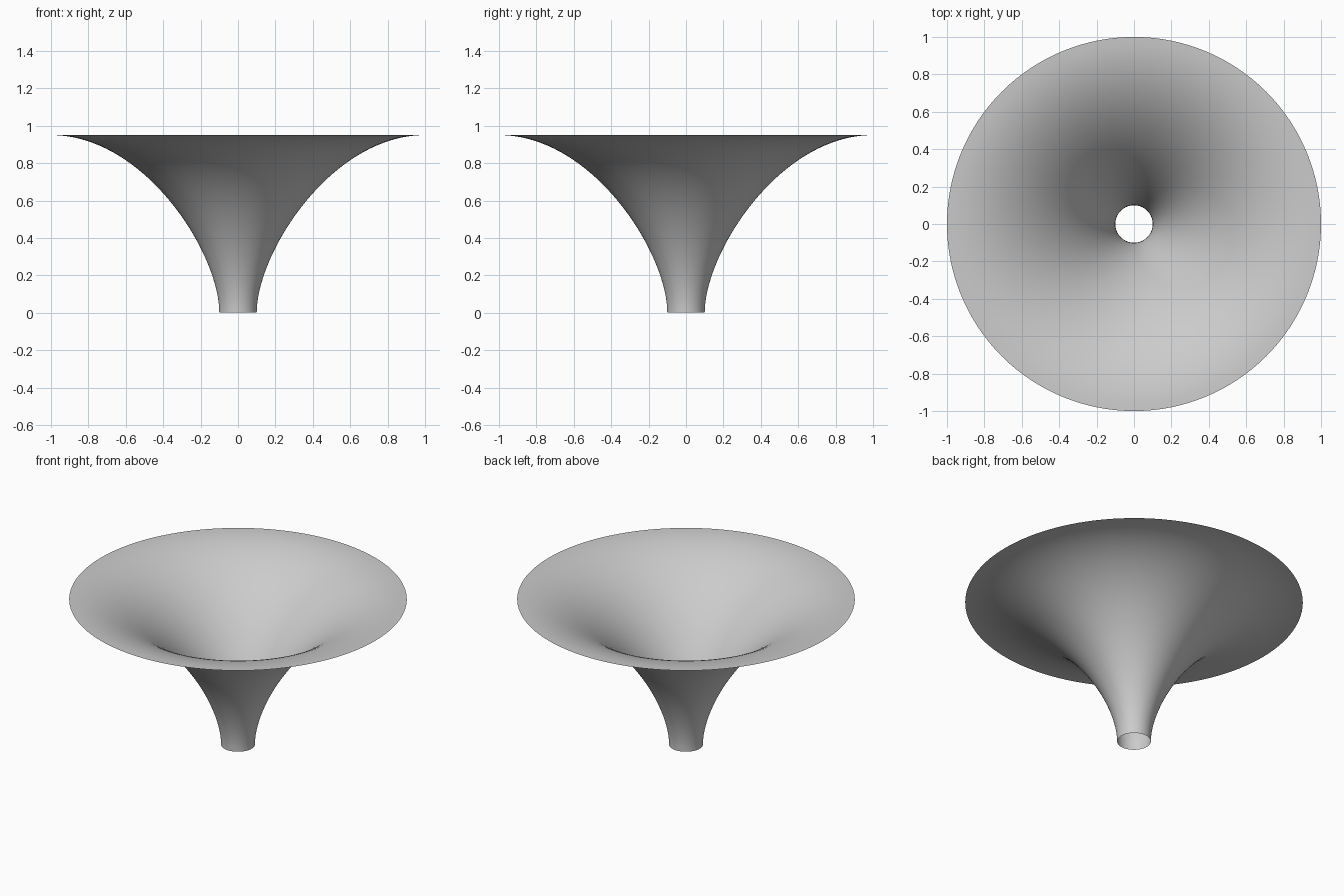
import bpy
import bmesh
from math import tau
from mathutils import Vector
from mathutils.geometry import interpolate_bezier

SEGMENTS = 128
RINGS = 40

cube = bpy.data.objects.get("Cube")
if cube:
    bpy.data.objects.remove(cube, do_unlink=True)

# Plain grey surface
grey = bpy.data.materials.new("light_grey")
grey.use_nodes = True
colour = (0.6, 0.6, 0.6, 1)
grey.diffuse_color = colour
grey.node_tree.nodes["Principled BSDF"].inputs["Base Color"].default_value = colour

# Flared profile: upright at the throat, level at the rim
throat, throat_handle = Vector((0.1, 0, 0)), Vector((0.1, 0, 0.32))
rim_handle, rim = Vector((0.5, 0, 0.95)), Vector((1, 0, 0.95))
profile = interpolate_bezier(throat, throat_handle, rim_handle, rim, RINGS)

# Spin the profile into an open, thin funnel
bm = bmesh.new()
verts = [bm.verts.new(p) for p in profile]
edges = [bm.edges.new(pair) for pair in zip(verts, verts[1:])]
bmesh.ops.spin(bm, geom=verts + edges, cent=(0, 0, 0), axis=(0, 0, 1),
               angle=tau, steps=SEGMENTS, use_merge=True)
bmesh.ops.remove_doubles(bm, verts=bm.verts, dist=0.0001)
bmesh.ops.recalc_face_normals(bm, faces=bm.faces)
for face in bm.faces:
    face.smooth = True
# Normals face the inside of the bowl
if sum(f.normal.z for f in bm.faces) < 0:
    bmesh.ops.reverse_faces(bm, faces=bm.faces)

mesh = bpy.data.meshes.new("funnel")
bm.to_mesh(mesh)
bm.free()
mesh.materials.append(grey)
funnel = bpy.data.objects.new("funnel", mesh)
bpy.context.collection.objects.link(funnel)
